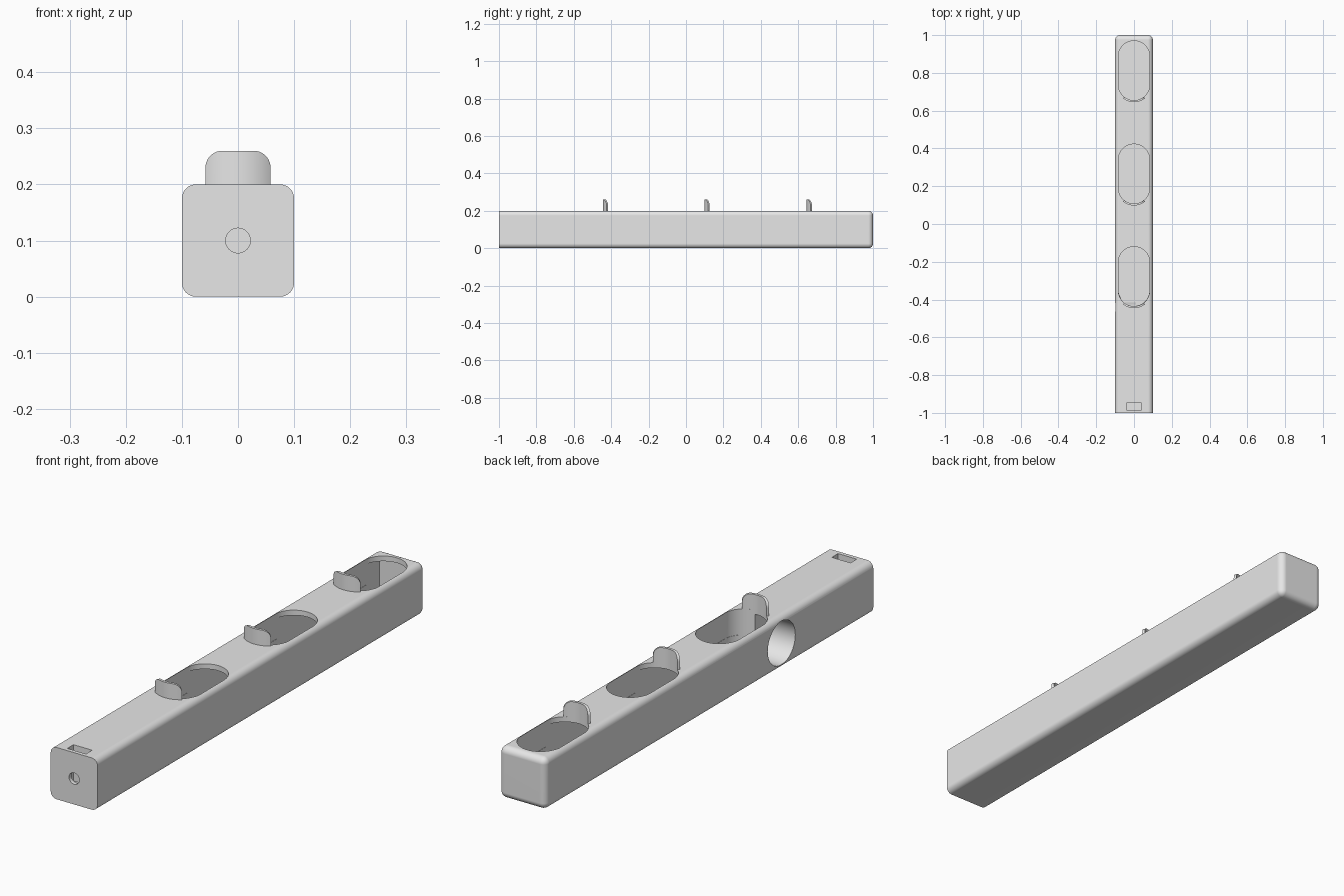
import bpy, bmesh, math
from mathutils import Matrix

if "Cube" in bpy.data.objects:
    bpy.data.objects.remove(bpy.data.objects["Cube"])

GREY = (0.8, 0.8, 0.8, 1)
grey = bpy.data.materials.new("plain_grey")
grey.use_nodes = True
grey.diffuse_color = GREY
grey.node_tree.nodes["Principled BSDF"].inputs["Base Color"].default_value = GREY

SLOT_R = 0.083
SLOT_FRONTS = (-0.435, 0.108, 0.655)
SLOT_LENGTH = 0.315


def make(name, bm):
    bmesh.ops.recalc_face_normals(bm, faces=bm.faces)
    mesh = bpy.data.meshes.new(name)
    bm.to_mesh(mesh)
    bm.free()
    mesh.materials.append(grey)
    ob = bpy.data.objects.new(name, mesh)
    bpy.context.collection.objects.link(ob)
    return ob


def box(bm, x, y0, y1, z0, z1):
    m = Matrix.Translation((0, (y0 + y1) / 2, (z0 + z1) / 2))
    m = m @ Matrix.Diagonal((2 * x, y1 - y0, z1 - z0, 1))
    bmesh.ops.create_cube(bm, size=1, matrix=m)


def prism(name, outline, z0, z1):
    """Closed outline in x, y raised from z0 to z1."""
    bm = bmesh.new()
    face = bm.faces.new([bm.verts.new((x, y, z0)) for x, y in outline])
    ext = bmesh.ops.extrude_face_region(bm, geom=[face])
    tops = [v for v in ext["geom"] if isinstance(v, bmesh.types.BMVert)]
    bmesh.ops.translate(bm, verts=tops, vec=(0, 0, z1 - z0))
    return make(name, bm)


def half_round(r, y, start, n=32):
    return [(r * math.cos(start + math.pi * i / n), y + r * math.sin(start + math.pi * i / n))
            for i in range(n + 1)]


def cylinder(name, r, matrix, depth):
    bm = bmesh.new()
    bmesh.ops.create_cone(bm, cap_ends=True, segments=64, radius1=r, radius2=r,
                          depth=depth, matrix=matrix)
    return make(name, bm)


def smooth(ob):
    bpy.ops.object.select_all(action='DESELECT')
    ob.select_set(True)
    bpy.context.view_layer.objects.active = ob
    bpy.ops.object.shade_smooth_by_angle(angle=math.radians(30))


def cut(ob, cutter):
    mod = ob.modifiers.new("cut", 'BOOLEAN')
    mod.operation, mod.solver, mod.object = 'DIFFERENCE', 'EXACT', cutter
    bpy.context.view_layer.objects.active = ob
    bpy.ops.object.modifier_apply(modifier=mod.name)
    bpy.data.objects.remove(cutter)


# Bar, rounded everywhere except around the flat front end
bm = bmesh.new()
box(bm, 0.1, -1, 1, 0, 0.2)
edges = [e for e in bm.edges if any(v.co.y > 0 for v in e.verts)]
bmesh.ops.bevel(bm, geom=edges, offset=0.025, segments=8, profile=0.5, affect='EDGES')
body = make("bar", bm)

# Long inner channel with a round front end
r = 0.082
channel = half_round(r, SLOT_FRONTS[0] + SLOT_R, math.pi) + [(r, 0.98), (-r, 0.98)]
cut(body, prism("channel_cutter", channel, 0.02, 0.18))

# Round-ended openings in the top
for y in SLOT_FRONTS:
    outline = (half_round(SLOT_R, y + SLOT_R, math.pi)
               + half_round(SLOT_R, y + SLOT_LENGTH - SLOT_R, 0))
    cut(body, prism("slot_cutter", outline, 0.1, 0.3))

# Round exit in the side
cut(body, cylinder("exit_cutter", 0.084, Matrix.Translation((-0.1, -0.44, 0.1))
                   @ Matrix.Rotation(math.pi / 2, 4, 'Y'), 0.22))

# Bolt hole in the front end and the nut pocket above it
cut(body, cylinder("bolt_cutter", 0.022, Matrix.Translation((0, -1, 0.1))
                   @ Matrix.Rotation(math.pi / 2, 4, 'X'), 0.2))
bm = bmesh.new()
box(bm, 0.04, -0.985, -0.947, 0.06, 0.3)
cut(body, make("nut_cutter", bm))

smooth(body)
weighted = body.modifiers.new("weighted_normals", 'WEIGHTED_NORMAL')
weighted.keep_sharp = True


# Curved stop tabs standing at the front of each opening
def tab(name, y, inner=SLOT_R, outer=0.093, half=0.058, corner=0.03, z0=0.19, z1=0.26):
    # x positions bunch towards the ends to follow the rounded corners
    side = [half - corner + corner * math.sin(math.pi / 2 * i / 10) for i in range(11)]
    flat = [(half - corner) * i / 4 for i in range(-3, 4)]
    xs = [-x for x in reversed(side)] + flat + side
    bm = bmesh.new()
    rings = []
    for x in xs:
        over = max(0, abs(x) - (half - corner))
        top = z1 - corner + math.sqrt(max(0, corner ** 2 - over ** 2))
        a = math.asin(x / outer)
        rings.append([bm.verts.new((rad * math.sin(a), y + SLOT_R - rad * math.cos(a), z))
                      for rad, z in ((inner, z0), (outer, z0), (outer, top), (inner, top))])
    for p, q in zip(rings, rings[1:]):
        for i in range(4):
            j = (i + 1) % 4
            bm.faces.new((p[i], p[j], q[j], q[i]))
    bm.faces.new(rings[0])
    bm.faces.new(rings[-1])
    smooth(make(name, bm))


for name, y in zip(("front_tab", "middle_tab", "back_tab"), SLOT_FRONTS):
    tab(name, y)
